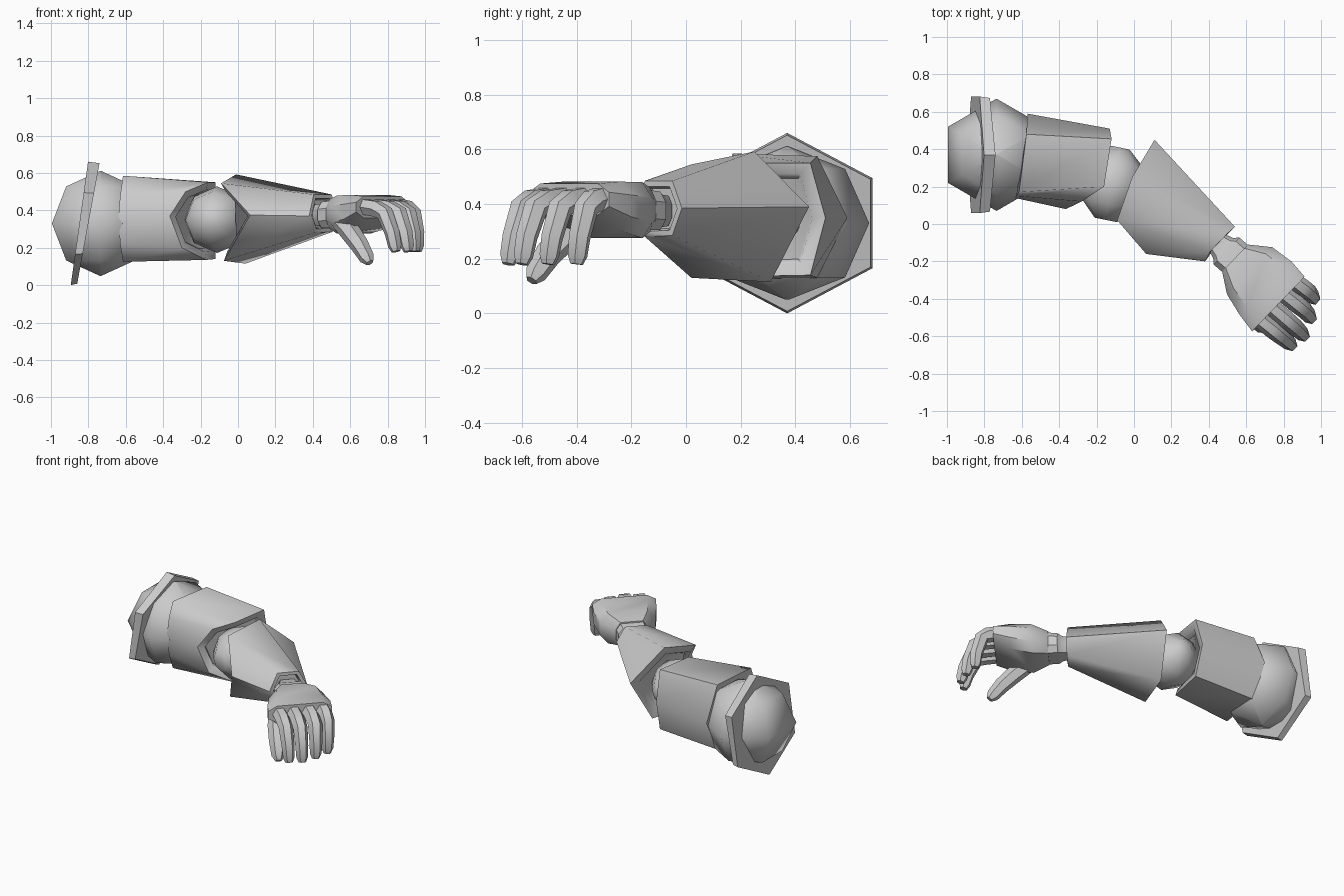
import bpy, bmesh, math
from mathutils import Vector

if "Cube" in bpy.data.objects:
    bpy.data.objects.remove(bpy.data.objects["Cube"])


def finish(name, bm, angle=50):
    bmesh.ops.recalc_face_normals(bm, faces=bm.faces)
    me = bpy.data.meshes.new(name)
    bm.to_mesh(me)
    bm.free()
    ob = bpy.data.objects.new(name, me)
    bpy.context.collection.objects.link(ob)
    bpy.ops.object.select_all(action='DESELECT')
    bpy.context.view_layer.objects.active = ob
    ob.select_set(True)
    bpy.ops.object.shade_smooth_by_angle(angle=math.radians(angle))
    return ob


def loft(name, loops, angle=50):
    """Skin a series of equal-length point loops and cap both ends."""
    bm = bmesh.new()
    rows = [[bm.verts.new(p) for p in lp] for lp in loops]
    n = len(rows[0])
    for a, b in zip(rows, rows[1:]):
        for i in range(n):
            j = (i + 1) % n
            bm.faces.new((a[i], a[j], b[j], b[i]))
    bm.faces.new(rows[0])
    bm.faces.new(rows[-1])
    return finish(name, bm, angle)


def socket(loop, scale, depth, floor):
    """Rim and recessed floor for the end of a shell."""
    pts = [Vector(p) for p in loop]
    c = sum(pts, Vector()) / len(pts)
    rim = [c + (p - c) * scale for p in pts]
    return [rim, [c + (p - c) * floor + Vector(depth) for p in rim]]


def tube(name, path, radii, n=6):
    """Faceted tapered tube along a path with a blunt end."""
    P = [Vector(p) for p in path]
    loops = []
    side = Vector((0.69, 0.72, 0))
    for i, (p, r) in enumerate(zip(P, radii)):
        t = (P[min(i + 1, len(P) - 1)] - P[max(i - 1, 0)]).normalized()
        u = (side - t * side.dot(t)).normalized()
        v = t.cross(u)
        loops.append([p + (u * math.cos(a) + v * math.sin(a)) * r
                      for a in (2 * math.pi * k / n for k in range(n))])
    return loft(name, loops, angle=50)


# Shoulder ball: six-sided, flat side towards -x
rings = []
for lat in (-89, -45, 0, 45, 89):
    r, z = 0.3 * math.cos(math.radians(lat)), 0.28 * math.sin(math.radians(lat))
    rings.append([(-0.735 + r * math.cos(a), 0.37 + r * math.sin(a), 0.33 + z)
                  for a in (math.radians(30 + 60 * k) for k in range(6))])
loft("shoulder_ball", rings, angle=58)


# Tilted hexagonal shoulder band, wider at the top, closed down to the ball
def band(x, tilt, r):
    out = []
    for k in range(6):
        a = math.radians(60 * k + 90)
        y, z = 1.09 * r * math.cos(a), r * math.sin(a)
        out.append((x + tilt * z, 0.37 + y, 0.33 + z))
    return out


loft("shoulder_band", [band(-0.848, 0.14, 0.2), band(-0.848, 0.14, 0.33),
                       band(-0.8, 0.185, 0.322), band(-0.8, 0.185, 0.2)], angle=30)

# Upper arm shell
ua = [(-0.615, 0.17, 0.585), (-0.575, 0.48, 0.575), (-0.57, 0.59, 0.35),
      (-0.575, 0.48, 0.13), (-0.615, 0.17, 0.125), (-0.63, 0.15, 0.22),
      (-0.64, 0.14, 0.36), (-0.63, 0.15, 0.48)]
ub = [(-0.16, 0.2, 0.55), (-0.12, 0.455, 0.55), (-0.13, 0.51, 0.35),
      (-0.12, 0.455, 0.14), (-0.17, 0.2, 0.135), (-0.30, 0.11, 0.2),
      (-0.365, 0.08, 0.37), (-0.28, 0.12, 0.5)]
loft("upper_arm", [ua, ub] + socket(ub, 0.8, (-0.03, 0.01, 0), 0.9), angle=60)

# Elbow joint: faceted barrel lying on a horizontal axis
axis = Vector((0.2, 0.98, 0))
across = Vector((0.98, -0.2, 0))
center = Vector((-0.112, 0.215, 0.35))
rings = []
for t, r in ((-0.197, 0.06), (-0.11, 0.15), (0, 0.178), (0.11, 0.15), (0.197, 0.05)):
    rings.append([center + axis * t + (across * math.cos(a) + Vector((0, 0, 1)) * math.sin(a)) * r
                  for a in (math.pi / 4 * k for k in range(8))])
loft("elbow_joint", rings)

# Forearm shell with recessed ends at the elbow and the wrist
fa = [(0.065, -0.16, 0.375), (-0.09, 0.02, 0.545), (-0.01, 0.25, 0.592),
      (0.11, 0.45, 0.39), (0.04, 0.31, 0.115), (-0.075, 0.02, 0.13)]
fb = [(0.38, -0.2, 0.37), (0.405, -0.15, 0.485), (0.5, -0.05, 0.485),
      (0.54, -0.015, 0.385), (0.505, -0.05, 0.285), (0.41, -0.15, 0.28)]
loft("forearm", socket(fa, 0.78, (0.04, -0.02, 0), 0.85)[::-1] + [fa, fb]
     + socket(fb, 0.8, (-0.02, 0.015, 0), 0.9), angle=63)


# Wrist and hand from flattened octagonal sections across the hand
def section(x, y, hw, z0, z1):
    zc, hh = (z0 + z1) / 2, (z1 - z0) / 2
    shape = ((1, -0.45), (1, 0.45), (0.72, 1), (-0.72, 1),
             (-1, 0.45), (-1, -0.45), (-0.72, -1), (0.72, -1))
    return [(x + 0.69 * hw * u, y + 0.72 * hw * u, zc + hh * w) for u, w in shape]


loft("wrist", [section(0.44, -0.095, 0.06, 0.32, 0.43), section(0.475, -0.128, 0.075, 0.315, 0.435),
               section(0.495, -0.145, 0.1, 0.305, 0.445), section(0.57, -0.21, 0.1, 0.305, 0.455)],
     angle=30)
loft("hand", [section(0.54, -0.182, 0.1, 0.3, 0.46), section(0.618, -0.25, 0.175, 0.275, 0.48),
              section(0.705, -0.345, 0.2, 0.305, 0.482), section(0.772, -0.428, 0.203, 0.36, 0.475)],
     angle=40)

# Four curled fingers: base, middle joint, tip
fingers = (((0.86, -0.31), (0.935, -0.365), (0.96, -0.4)),
           ((0.80, -0.375), (0.91, -0.46), (0.945, -0.505)),
           ((0.735, -0.445), (0.86, -0.55), (0.91, -0.6)),
           ((0.67, -0.51), (0.785, -0.60), (0.845, -0.65)))
for i, (b, m, t) in enumerate(fingers):
    b, m, t = Vector((*b, 0.42)), Vector((*m, 0.385)), Vector((*t, 0.18))
    low = m.lerp(t, 0.5) + (m - b).normalized() * 0.012
    tube(f"finger_{i + 1}", [b, b.lerp(m, 0.6) + Vector((0, 0, 0.01)), m, low,
                             low.lerp(t, 0.7), t], [0.046, 0.048, 0.046, 0.041, 0.037, 0.024])

# Thumb
tube("thumb", [(0.55, -0.36, 0.34), (0.60, -0.44, 0.285), (0.65, -0.505, 0.215),
               (0.69, -0.55, 0.145), (0.705, -0.565, 0.12)],
     [0.05, 0.055, 0.05, 0.041, 0.022])
